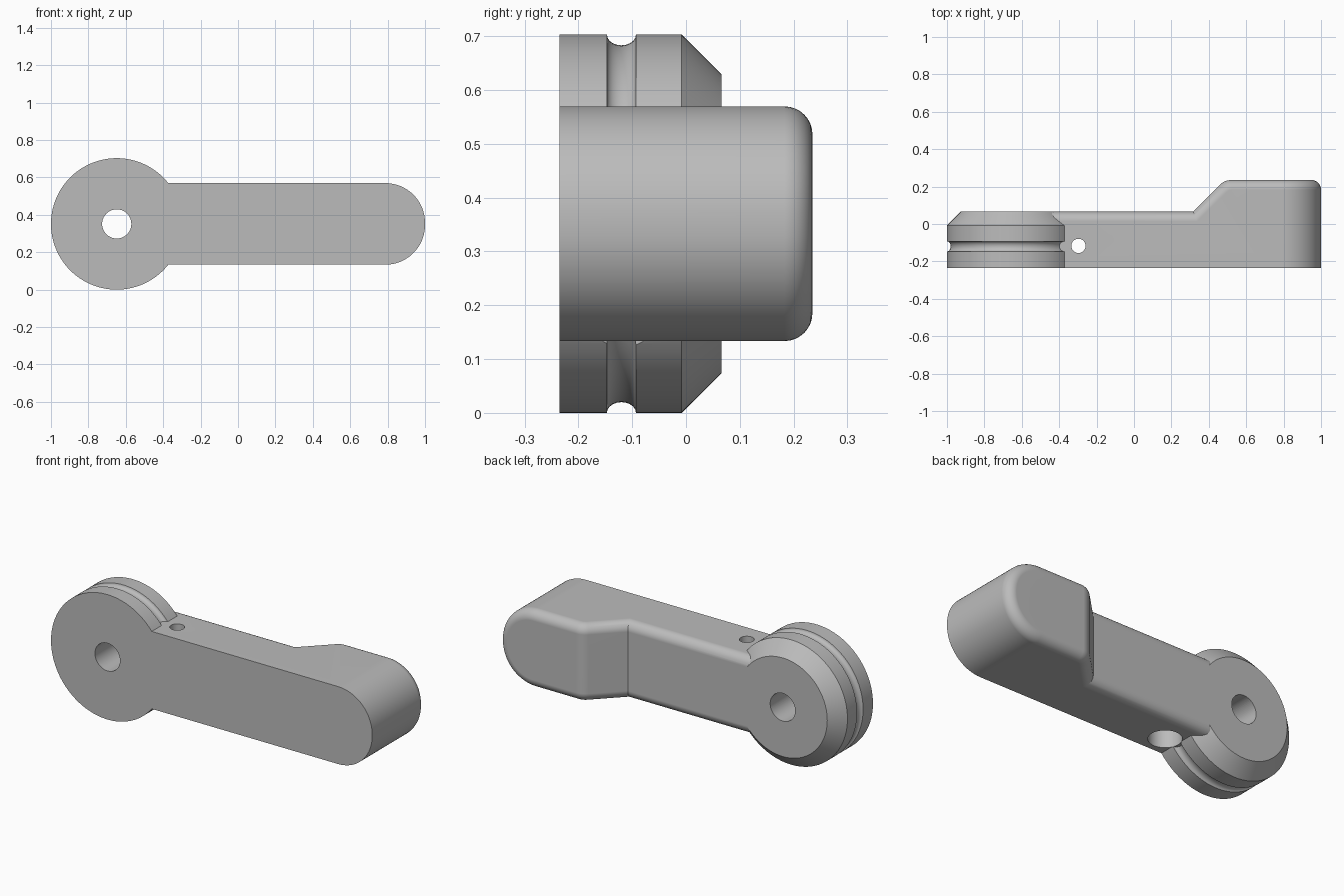
import bpy, bmesh, math
from mathutils import Matrix, Vector

if "Cube" in bpy.data.objects:
    bpy.data.objects.remove(bpy.data.objects["Cube"], do_unlink=True)

R = 0.3515                    # hub radius, also hub centre height
HUB_X = R - 1
FRONT, LOW, HIGH = -0.235, 0.066, 0.235
HALF = 0.218                  # half height of the arm

grey = bpy.data.materials.new("Satin grey")
grey.use_nodes = True
colour = (0.5, 0.5, 0.5, 1)
grey.diffuse_color = colour
grey.node_tree.nodes["Principled BSDF"].inputs["Base Color"].default_value = colour


def make(name, bm):
    bmesh.ops.recalc_face_normals(bm, faces=bm.faces)
    mesh = bpy.data.meshes.new(name)
    bm.to_mesh(mesh)
    bm.free()
    mesh.materials.append(grey)
    obj = bpy.data.objects.new(name, mesh)
    bpy.context.collection.objects.link(obj)
    return obj


def arc(cx, cy, r, a0, a1, n):
    angles = [math.radians(a0 + (a1 - a0) * i / n) for i in range(n + 1)]
    return [(cx + r * math.cos(a), cy + r * math.sin(a)) for a in angles]


def combine(target, other, operation):
    mod = target.modifiers.new(other.name, 'BOOLEAN')
    mod.operation, mod.object, mod.solver = operation, other, 'EXACT'
    bpy.context.view_layer.objects.active = target
    bpy.ops.object.modifier_apply(modifier=mod.name)
    bpy.data.objects.remove(other, do_unlink=True)


def cylinder(name, radius, depth, centre, axis):
    bm = bmesh.new()
    turn = Vector((0, 0, 1)).rotation_difference(Vector(axis)).to_matrix().to_4x4()
    bmesh.ops.create_cone(bm, cap_ends=True, segments=64, radius1=radius, radius2=radius,
                          depth=depth, matrix=Matrix.Translation(centre) @ turn)
    obj = make(name, bm)
    obj.hide_render = True
    return obj


# Hub: turned profile with a rounded groove and a chamfered back
groove = [(R - 0.02 * math.sin(t), -0.12 - 0.027 * math.cos(t))
          for t in (math.pi * i / 10 for i in range(11))]
profile = [(0, FRONT), (R, FRONT)] + groove + [(R, -0.008), (R - 0.074, LOW), (0, LOW)]
bm = bmesh.new()
verts = [bm.verts.new((HUB_X + r, y, R)) for r, y in profile]
edges = [bm.edges.new(pair) for pair in zip(verts, verts[1:])]
bmesh.ops.spin(bm, geom=verts + edges, cent=(HUB_X, 0, R), axis=(0, 1, 0),
               angle=math.tau, steps=128, use_duplicate=False)
bmesh.ops.remove_doubles(bm, verts=bm.verts, dist=1e-5)
body = make("crank_handle", bm)

# Arm: stepped side profile, extruded, with a rounded tip and soft back edges
bend = 0.085
crest = 0.485 + bend * math.tan(math.radians(22.5))
outline = [(HUB_X, FRONT), (1, FRONT), (1, HIGH)]
outline += arc(crest, HIGH - bend, bend, 90, 135, 6) + [(0.316, LOW), (HUB_X, LOW)]
bm = bmesh.new()
side = bm.faces.new([bm.verts.new((x, y, R - HALF)) for x, y in outline])
lift = bmesh.ops.extrude_face_region(bm, geom=[side])["geom"]
bmesh.ops.translate(bm, vec=(0, 0, 2 * HALF),
                    verts=[g for g in lift if isinstance(g, bmesh.types.BMVert)])
bmesh.ops.recalc_face_normals(bm, faces=bm.faces)
tip = [e for e in bm.edges if all(v.co.x > 0.99 for v in e.verts)
       and abs(e.verts[0].co.y - e.verts[1].co.y) > 0.1]
bmesh.ops.bevel(bm, geom=tip, offset=0.212, offset_type='OFFSET', segments=20,
                profile=0.5, affect='EDGES')
bm.normal_update()
rim = []
for e in bm.edges:
    ny = sorted(f.normal.y for f in e.link_faces)
    at_hub = all(v.co.x < HUB_X + 0.01 for v in e.verts)
    if ny[-1] > 0.5 and abs(ny[0]) < 0.1 and not at_hub:
        rim.append(e)
bmesh.ops.bevel(bm, geom=rim, offset=0.052, offset_type='OFFSET', segments=8,
                profile=0.5, affect='EDGES')
arm = make("arm", bm)
combine(body, arm, 'UNION')

# Axle bore, cross hole and its wide recess underneath
combine(body, cylinder("axle_bore", 0.078, 1, (HUB_X, 0, R), (0, 1, 0)), 'DIFFERENCE')
combine(body, cylinder("cross_hole", 0.038, 2, (-0.297, -0.117, R), (0, 0, 1)), 'DIFFERENCE')
combine(body, cylinder("recess", 0.085, 0.2, (-0.297, -0.117, R - HALF), (0, 0, 1)), 'DIFFERENCE')

# Smooth curved faces, crisp edges
bpy.ops.object.select_all(action='DESELECT')
body.select_set(True)
bpy.context.view_layer.objects.active = body
bpy.ops.object.shade_smooth_by_angle(angle=math.radians(25))
weighted = body.modifiers.new("weighted_normals", 'WEIGHTED_NORMAL')
weighted.keep_sharp = True
